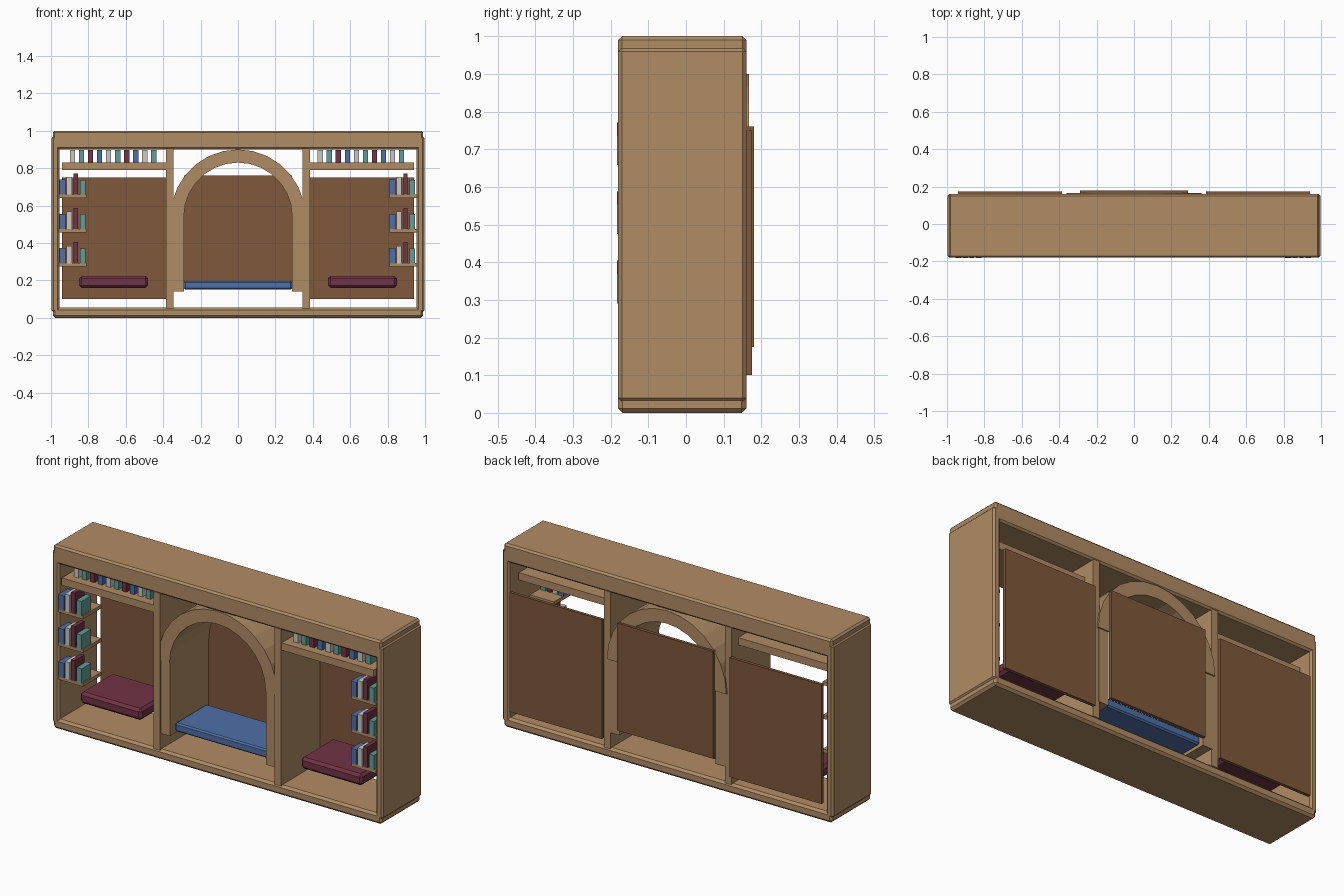
import bpy, math

if "Cube" in bpy.data.objects:
    bpy.data.objects.remove(bpy.data.objects["Cube"])


def srgb(r, g, b):
    return tuple((c / 255 / 12.92 if c < 11 else ((c / 255 + 0.055) / 1.055) ** 2.4)
                 for c in (r, g, b)) + (1.0,)


def material(name, rgb):
    m = bpy.data.materials.new(name)
    m.diffuse_color = srgb(*rgb)
    m.use_nodes = True
    m.node_tree.nodes["Principled BSDF"].inputs["Base Color"].default_value = m.diffuse_color
    return m


WOOD = material("light wood", (176, 140, 100))
PANEL = material("dark wood", (128, 88, 59))
BLUE = material("blue", (78, 112, 168))
MAROON = material("maroon", (114, 51, 70))
TEAL = material("teal", (100, 157, 151))
CREAM = material("off white", (204, 201, 196))


def mesh_object(name, verts, faces, mat, bevel=0.0):
    me = bpy.data.meshes.new(name)
    me.from_pydata(verts, [], faces)
    me.materials.append(mat)
    ob = bpy.data.objects.new(name, me)
    bpy.context.collection.objects.link(ob)
    if bevel:
        mod = ob.modifiers.new("bevel", 'BEVEL')
        mod.width = bevel
        mod.segments = 1
    return ob


def box(name, x, y, z, mat, bevel=0.0):
    """Box from (low, high) pairs on each axis."""
    (x0, x1), (y0, y1), (z0, z1) = sorted(x), sorted(y), sorted(z)
    v = [(a, b, c) for c in (z0, z1) for a, b in ((x0, y0), (x1, y0), (x1, y1), (x0, y1))]
    f = [(3, 2, 1, 0), (4, 5, 6, 7)] + [(i, (i + 1) % 4, (i + 1) % 4 + 4, i + 4) for i in range(4)]
    return mesh_object(name, v, f, mat, bevel)


def arch(name, inner, outer, zc, y0, y1, n, mat):
    """Half ring, extruded along y."""
    v, f = [], []
    for i in range(n + 1):
        c, s = math.cos(math.pi * i / n), math.sin(math.pi * i / n)
        for r, y in ((inner, y0), (outer, y0), (outer, y1), (inner, y1)):
            v.append((r * c, y, zc + r * s))
    for i in range(n):
        a, b = 4 * i, 4 * i + 4
        f += [(a + j, a + (j + 1) % 4, b + (j + 1) % 4, b + j) for j in range(4)]
    f += [(3, 2, 1, 0), tuple(4 * n + j for j in range(4))]
    return mesh_object(name, v, f, mat)


# Outer cabinet
DEPTH = (-0.18, 0.16)
box("top_board", (-0.99, 0.99), DEPTH, (0.90, 1.0), WOOD, 0.01)
box("bottom_board", (-0.99, 0.99), DEPTH, (0.0, 0.055), WOOD, 0.012)

# Central niche
arch("arch", 0.29, 0.36, 0.54, -0.176, 0.167, 14, WOOD)
box("niche_back", (-0.29, 0.29), (0.162, 0.18), (0.175, 0.76), PANEL)
box("niche_seat_cushion", (-0.29, 0.29), (-0.13, 0.14), (0.15, 0.197), BLUE, 0.008)

BOOKS = [(-0.938, 0.034, 0.080, BLUE), (-0.902, 0.028, 0.093, CREAM),
         (-0.867, 0.023, 0.112, MAROON), (-0.831, 0.030, 0.078, TEAL)]
CYCLE = [CREAM, TEAL, MAROON, BLUE]

for side, s in (("left", -1), ("right", 1)):
    # Uprights
    box(side + "_side_board", (s * 0.955, s * 0.997), DEPTH, (0.03, 0.97), WOOD, 0.01)
    box(side + "_divider", (s * 0.345, s * 0.385), (-0.178, 0.158), (0.05, 0.905), WOOD)
    box(side + "_niche_column", (s * 0.29, s * 0.35), (-0.172, 0.16), (0.14, 0.545), WOOD)

    # Wing back panel, seat cushion and long upper shelf
    box(side + "_back_panel", (s * 0.385, s * 0.94), (0.158, 0.175), (0.10, 0.75), PANEL)
    box(side + "_cushion", (s * 0.48, s * 0.85), (-0.15, 0.13), (0.16, 0.223), MAROON, 0.014)
    box(side + "_upper_shelf", (s * 0.38, s * 0.94), (-0.175, 0.10), (0.79, 0.83), WOOD)

    # Row of books on the upper shelf
    start = -0.885 if s < 0 else 0.44
    for i in range(10):
        x = start + i * 0.0483
        box(f"{side}_upper_book_{i}", (x - 0.014, x + 0.014), (-0.13, -0.02),
            (0.829, 0.896), CYCLE[i % 4])

    # Small side shelves with four books each
    shift = 0 if s < 0 else 1.763
    for k, z in enumerate((0.292, 0.476, 0.659)):
        box(f"{side}_small_shelf_{k}", (s * 0.81, s * 0.957), (-0.178, -0.02),
            (z - 0.019, z), WOOD)
        for i, (x, w, h, mat) in enumerate(BOOKS):
            x += shift
            box(f"{side}_book_{k}_{i}", (x - w / 2, x + w / 2), (-0.183, -0.10),
                (z - 0.001, z + h), mat)
